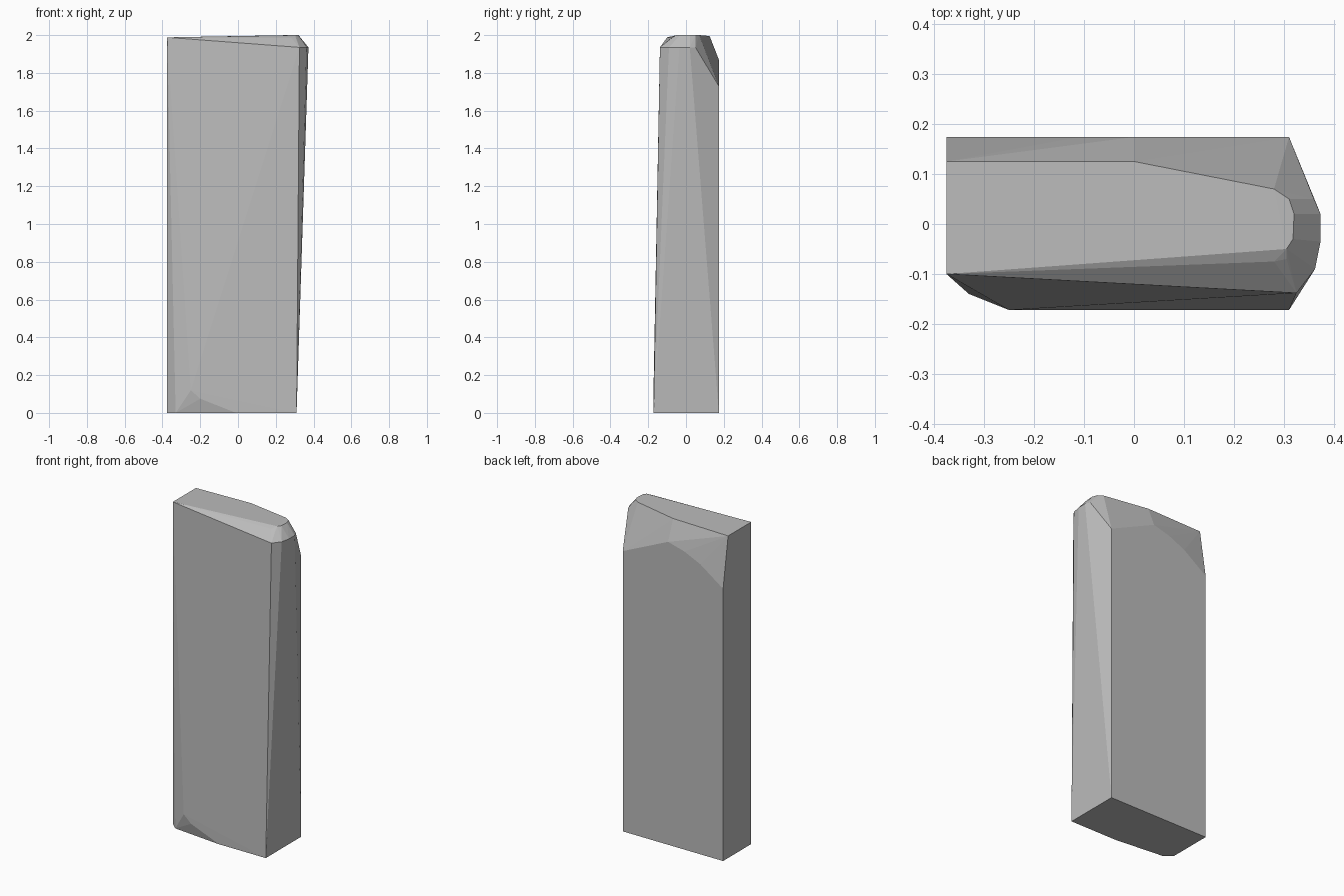
import bpy
import bmesh

# Remove the default object
default_object = bpy.data.objects.get("Cube")
if default_object is not None:
    bpy.data.objects.remove(default_object, do_unlink=True)


def make_material(name, colour):
    """Create one flat material with matching viewport and render colour."""
    material = bpy.data.materials.new(name)
    material.use_nodes = True
    material.diffuse_color = colour
    shader = material.node_tree.nodes["Principled BSDF"]
    shader.inputs["Base Color"].default_value = colour
    shader.inputs["Roughness"].default_value = 0.8
    return material


def level(height, outline):
    """Place a horizontal outline of x, y pairs at one height."""
    return [(x, y, height) for x, y in outline]


def upright(depth, outline):
    """Place an upright outline of x, z pairs at one depth."""
    return [(x, depth, z) for x, z in outline]


def convex_block(name, points, material):
    """Wrap the chiselled outlines in a faceted convex stone."""
    mesh_builder = bmesh.new()
    for point in points:
        mesh_builder.verts.new(point)
    hull = bmesh.ops.convex_hull(mesh_builder, input=mesh_builder.verts)
    leftovers = set(hull["geom_interior"]) | set(hull["geom_unused"])
    loose = [item for item in leftovers if isinstance(item, bmesh.types.BMVert)]
    bmesh.ops.delete(mesh_builder, geom=loose, context="VERTS")
    bmesh.ops.recalc_face_normals(mesh_builder, faces=mesh_builder.faces)

    mesh = bpy.data.meshes.new(name)
    mesh_builder.to_mesh(mesh)
    mesh_builder.free()
    mesh.materials.append(material)
    block = bpy.data.objects.new(name, mesh)
    bpy.context.collection.objects.link(block)
    return block


LEFT, BACK, FRONT = -0.375, 0.174, -0.172
END = 0.31

# Flat base with a chipped front corner
base = level(0, [(LEFT, BACK), (END, BACK), (END, FRONT), (-0.01, FRONT),
                 (-0.33, -0.14), (LEFT, -0.1)])
base_chip = upright(FRONT, [(-0.25, 0.12), (-0.2, 0.075)])

# Back face, its upper edge curving up to a peak
back_edge = upright(BACK, [(END, 1.73), (0, 1.87), (-0.11, 1.84),
                           (-0.22, 1.79), (LEFT, 1.68)])

# Flared shoulder around the rounded end
shoulder = level(1.935, [(0.36, 0.05), (0.373, 0.02), (0.373, -0.035),
                         (0.362, -0.09), (0.325, -0.138)])

# Nearly level top, sloping gently to the square end
crown = level(2, [(0.28, 0.07), (END, 0.05), (0.32, 0.02), (0.318, -0.03),
                  (0.305, -0.05)])
crown_bevel = level(1.988, [(LEFT, 0.125), (LEFT, -0.1), (0.28, -0.075),
                            (0.305, -0.07)])
crown_ridge = level(1.995, [(0, 0.125)])

stone = make_material("stone grey", (0.5, 0.5, 0.5, 1))
convex_block("stone_slab", base + base_chip + back_edge + shoulder
             + crown + crown_bevel + crown_ridge, stone)
